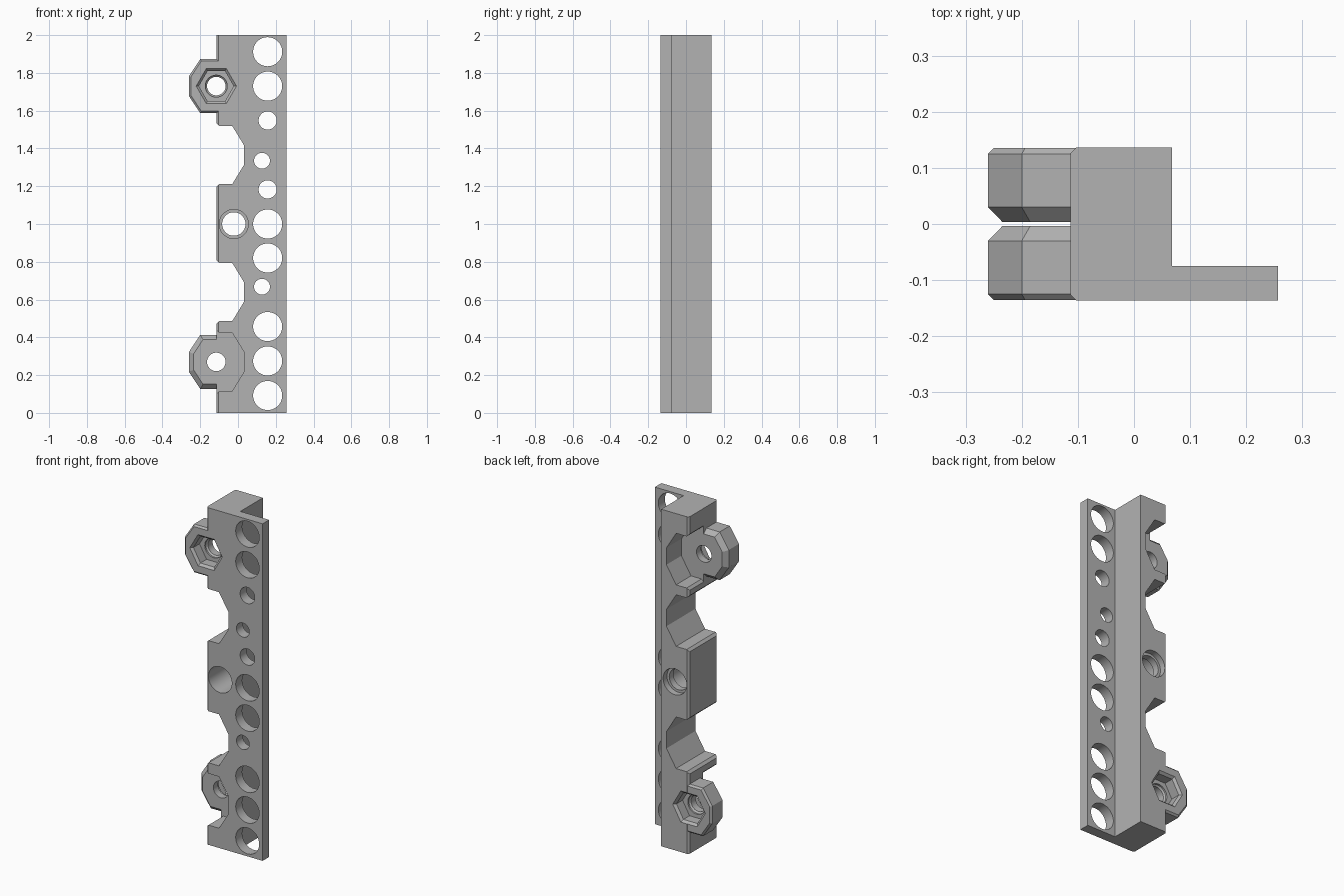
import bpy, bmesh
from math import cos, sin, pi

if "Cube" in bpy.data.objects:
    bpy.data.objects.remove(bpy.data.objects["Cube"])

grey = bpy.data.materials.new("mid grey")
grey.use_nodes = True
grey.diffuse_color = (0.45, 0.45, 0.45, 1)
grey.node_tree.nodes["Principled BSDF"].inputs["Base Color"].default_value = grey.diffuse_color


def loft(name, rings):
    """Solid through a list of rings of 3D points."""
    bm = bmesh.new()
    loops = [[bm.verts.new(p) for p in ring] for ring in rings]
    n = len(loops[0])
    for a, b in zip(loops, loops[1:]):
        for i in range(n):
            j = (i + 1) % n
            bm.faces.new((a[i], a[j], b[j], b[i]))
    bm.faces.new(loops[0])
    bm.faces.new(loops[-1])
    bmesh.ops.recalc_face_normals(bm, faces=bm.faces)
    mesh = bpy.data.meshes.new(name)
    bm.to_mesh(mesh)
    bm.free()
    obj = bpy.data.objects.new(name, mesh)
    bpy.context.collection.objects.link(obj)
    mesh.materials.append(grey)
    return obj


def round_bore(name, x, z, steps, sides=48):
    """Turned shape along y from (y, radius) steps."""
    return loft(name, [[(x + r * cos(2 * pi * i / sides), y, z + r * sin(2 * pi * i / sides))
                        for i in range(sides)] for y, r in steps])


def octagon(hx, hz, flat_x, flat_z):
    return [(hx, -flat_z), (hx, flat_z), (flat_x, hz), (-flat_x, hz),
            (-hx, flat_z), (-hx, -flat_z), (-flat_x, -hz), (flat_x, -hz)]


def combine(target, tool, operation):
    mod = target.modifiers.new("combine", 'BOOLEAN')
    mod.object, mod.operation, mod.solver = tool, operation, 'EXACT'
    bpy.context.view_layer.objects.active = target
    bpy.ops.object.modifier_apply(modifier=mod.name)
    bpy.data.objects.remove(tool)


# L-shaped rail
FRONT, BACK, EDGE = -0.136, 0.136, -0.113
c = 0.01
section = [(EDGE + c, FRONT), (0.257, FRONT), (0.257, -0.075), (0.068, -0.075),
           (0.068, BACK), (EDGE + c, BACK), (EDGE, BACK - c), (EDGE, FRONT + c)]
rail = loft("bracket_rail", [[(x, y, z) for x, y in section] for z in (0, 2)])

# Side notches and lug pockets share one flared half-octagon
half = [(0.033, 0.05), (-0.03, 0.153), (EDGE + 0.014, 0.153), (EDGE, 0.167), (-0.4, 0.167)]
recess = [(x, -z) for x, z in reversed(half)] + half


def recess_cutter(z0, y0, y1):
    return loft("recess_cutter", [[(x, y, z0 + z) for x, z in recess] for y in (y0, y1)])


for z in (0.64, 1.365):
    combine(rail, recess_cutter(z, -0.3, 0.3), 'DIFFERENCE')

# Lugs: one on the front near the top, one on the back near the bottom
LX = -0.115
lug_shape = octagon(0.145, 0.143, 0.085, 0.052)
for side, z0 in ((1, 1.73), (-1, 0.27)):
    steps = [(-0.1355, 0.93), (-0.125, 1), (-0.03, 1), (0.006, 0.76)]
    lug = loft("lug", [[(LX + x * s, side * y, z0 + z * s) for x, z in lug_shape]
                       for y, s in steps])
    combine(rail, lug, 'UNION')
    combine(rail, recess_cutter(z0, -0.004 * side, 0.3 * side), 'DIFFERENCE')
    # Hexagonal nut seat with a chamfered mouth, then the bolt hole
    seat = round_bore("nut_seat", LX, z0, [(side * y, r) for y, r in
                      ((-0.148, 0.119), (-0.136, 0.107), (-0.122, 0.092), (-0.065, 0.092))], 6)
    combine(rail, seat, 'DIFFERENCE')
    bolt = round_bore("bolt_hole", LX, z0, [(side * y, r) for y, r in
                      ((-0.08, 0.058), (-0.055, 0.058), (-0.047, 0.049), (0.05, 0.049))])
    combine(rail, bolt, 'DIFFERENCE')

# Central stepped bore
combine(rail, round_bore("centre_bore", -0.022, 1.0,
        [(-0.3, 0.077), (0.06, 0.077), (0.06, 0.062), (0.1, 0.062),
         (0.1, 0.077), (0.3, 0.077)]), 'DIFFERENCE')

# Holes through the thin flange
BIG, MEDIUM, SMALL = 0.077, 0.048, 0.042
holes = [(0.157, z, BIG) for z in (0.092, 0.275, 0.457, 0.82, 1.0, 1.73, 1.912)]
holes += [(0.157, z, MEDIUM) for z in (1.183, 1.548)]
holes += [(0.127, z, SMALL) for z in (0.668, 1.335)]
for x, z, r in holes:
    combine(rail, round_bore("flange_hole", x, z, [(-0.2, r), (-0.03, r)]), 'DIFFERENCE')

bpy.ops.object.select_all(action='DESELECT')
rail.select_set(True)
bpy.context.view_layer.objects.active = rail
bpy.ops.object.shade_smooth_by_angle(angle=pi / 9)
